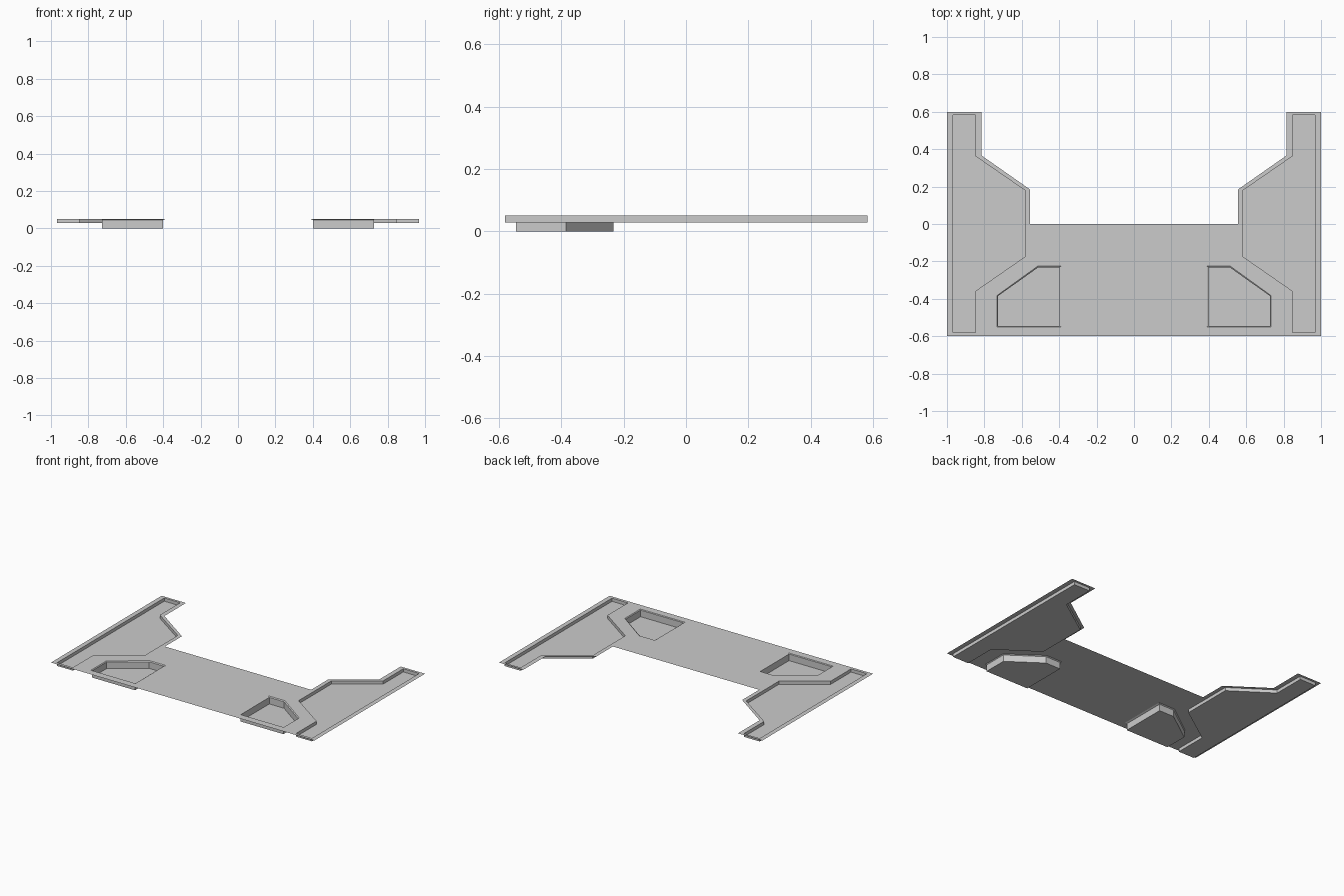
import bpy, bmesh

if "Cube" in bpy.data.objects:
    bpy.data.objects.remove(bpy.data.objects["Cube"])

TOP = 0.05

# Right-half profiles, mirrored for the left
edge = [(1, -0.6), (1, 0.6), (0.815, 0.6), (0.815, 0.366), (0.555, 0.184), (0.555, 0)]
side = [(0.968, -0.58), (0.968, 0.583), (0.847, 0.583), (0.847, 0.362),
        (0.583, 0.18), (0.583, -0.175), (0.847, -0.358), (0.847, -0.58)]
front = [(0.4, -0.546), (0.727, -0.546), (0.727, -0.385), (0.512, -0.232), (0.4, -0.232)]
front_rim = [(0.389, -0.55), (0.732, -0.55), (0.732, -0.382), (0.514, -0.225), (0.389, -0.225)]


def mirrored(loop):
    return [(-x, y) for x, y in reversed(loop)]


def finish(name, bm):
    mesh = bpy.data.meshes.new(name)
    bm.to_mesh(mesh)
    bm.free()
    obj = bpy.data.objects.new(name, mesh)
    bpy.context.collection.objects.link(obj)


def ring(bm, loop, z):
    return [bm.verts.new((x, y, z)) for x, y in loop]


def tray(name, levels):
    """Open recess: stacked rings from rim to floor, closed by the floor."""
    bm = bmesh.new()
    rings = [ring(bm, loop, z) for loop, z in levels]
    for a, b in zip(rings, rings[1:]):
        for i in range(len(a)):
            j = (i + 1) % len(a)
            bm.faces.new((a[j], a[i], b[i], b[j]))
    bm.faces.new(rings[-1])
    bm.normal_update()
    finish(name, bm)


# Thin floor sheet with openings for the recesses
bm = bmesh.new()
edges = []
for loop in (edge + mirrored(edge), side, mirrored(side), front_rim, mirrored(front_rim)):
    vs = ring(bm, loop, TOP)
    edges += [bm.edges.new((vs[i - 1], vs[i])) for i in range(len(vs))]
bmesh.ops.triangle_fill(bm, edges=edges, use_beauty=True, use_dissolve=False, normal=(0, 0, 1))
bm.normal_update()
for f in bm.faces:
    if f.normal.z < 0:
        f.normal_flip()
finish("floor_sheet", bm)

# Shallow side recesses and deep front footwells
for label, m in (("right", lambda p: p), ("left", mirrored)):
    tray(label + "_side_recess", [(m(side), TOP), (m(side), 0.028)])
    tray(label + "_footwell", [(m(front_rim), TOP), (m(front), 0.045), (m(front), 0)])
